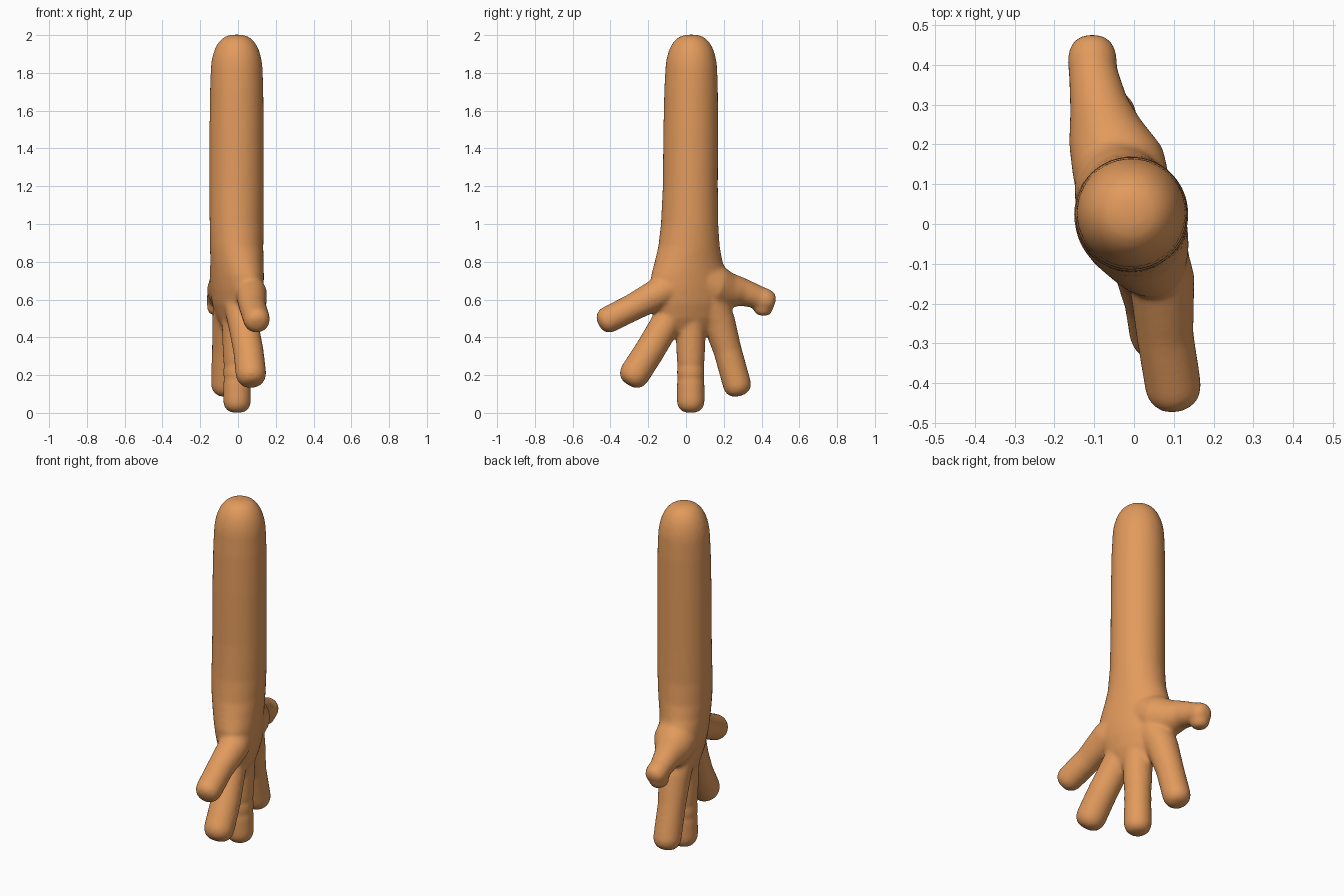
import bpy, bmesh, math
from mathutils import Vector

SIDES = 32
bm = bmesh.new()


def loft(rings):
    """Skin a closed tube through a list of rings of points."""
    loops = [[bm.verts.new(p) for p in ring] for ring in rings]
    faces = [bm.faces.new(loops[0][::-1]), bm.faces.new(loops[-1])]
    for a, b in zip(loops, loops[1:]):
        for i in range(SIDES):
            j = (i + 1) % SIDES
            faces.append(bm.faces.new((a[i], a[j], b[j], b[i])))
    bmesh.ops.recalc_face_normals(bm, faces=faces)


def finger(points):
    """Round tube through (x, y, z, radius) points with a blunt rounded tip."""
    stations = [(Vector(p[:3]), p[3]) for p in points]
    end, r = stations[-1]
    d = (end - stations[-2][0]).normalized()
    stations.pop()
    for k in range(9):
        t = math.radians(k * 10.8)
        stations.append((end + d * r * (0.9 * math.sin(t) - 0.9), r * math.cos(t) ** 0.7))
    rings = []
    for i, (c, rad) in enumerate(stations):
        a = stations[max(i - 1, 0)][0]
        b = stations[min(i + 1, len(stations) - 1)][0]
        t = (b - a).normalized()
        u = t.cross(Vector((1, 0, 0))).normalized()
        v = t.cross(u)
        rings.append([c + rad * (u * math.cos(q) + v * math.sin(q))
                      for q in (2 * math.pi * s / SIDES for s in range(SIDES))])
    loft(rings)


# Forearm and palm: z, centre x, half x, centre y, half y, twist of the palm
body = [(0.42, -0.005, 0.05, 0.025, 0.12, 0.3), (0.50, -0.005, 0.092, 0.03, 0.175, 0.3),
        (0.58, -0.006, 0.118, 0.03, 0.2, 0.29), (0.66, -0.006, 0.13, 0.022, 0.208, 0.28),
        (0.73, -0.006, 0.135, 0.018, 0.203, 0.24), (0.80, -0.006, 0.138, 0.014, 0.18, 0.16),
        (0.88, -0.007, 0.141, 0.016, 0.163, 0.06), (1.0, -0.007, 0.143, 0.019, 0.152, 0),
        (1.2, -0.007, 0.144, 0.023, 0.146, 0), (1.5, -0.007, 0.144, 0.025, 0.145, 0),
        (1.72, -0.007, 0.141, 0.027, 0.142, 0)]
for k in range(10):
    t = math.radians(k * 9.8)
    r = 0.138 * math.cos(t) ** 0.72
    body.append((1.80 + 0.203 * math.sin(t), -0.007, r, 0.028, r, 0))
loft([[Vector((cx + rx * math.cos(q) - tw * ry * math.sin(q), cy + ry * math.sin(q), z))
       for q in (2 * math.pi * s / SIDES for s in range(SIDES))]
      for z, cx, rx, cy, ry, tw in body])

# Little finger
finger([(0.04, -0.04, 0.68, 0.085), (0.07, -0.14, 0.635, 0.083),
        (0.078, -0.28, 0.56, 0.072), (0.107, -0.462, 0.468, 0.071)])
# Ring finger
finger([(0.0, -0.03, 0.62, 0.085), (0.03, -0.115, 0.46, 0.08),
        (0.055, -0.192, 0.33, 0.08), (0.075, -0.308, 0.15, 0.081)])
# Middle finger with two shallow folds
finger([(-0.005, 0.025, 0.6, 0.09), (-0.005, 0.025, 0.45, 0.08), (-0.005, 0.025, 0.31, 0.075),
        (-0.005, 0.025, 0.27, 0.073), (-0.005, 0.025, 0.25, 0.069), (-0.005, 0.025, 0.23, 0.073),
        (-0.005, 0.025, 0.20, 0.073), (-0.005, 0.025, 0.18, 0.069), (-0.005, 0.025, 0.16, 0.073),
        (-0.005, 0.025, 0.0, 0.074)])
# Index finger
finger([(-0.03, 0.11, 0.62, 0.1), (-0.05, 0.175, 0.48, 0.087),
        (-0.063, 0.22, 0.33, 0.075), (-0.07, 0.287, 0.09, 0.075)])
# Thumb and its bent tip
finger([(-0.01, 0.06, 0.72, 0.11), (-0.04, 0.15, 0.665, 0.12), (-0.072, 0.23, 0.645, 0.096),
        (-0.088, 0.3, 0.64, 0.074), (-0.1, 0.365, 0.618, 0.064), (-0.104, 0.39, 0.608, 0.061),
        (-0.105, 0.415, 0.598, 0.064), (-0.105, 0.47, 0.576, 0.061)])
finger([(-0.102, 0.415, 0.61, 0.05), (-0.108, 0.41, 0.58, 0.057), (-0.118, 0.405, 0.515, 0.054)])

mesh = bpy.data.meshes.new("arm_and_hand")
bm.to_mesh(mesh)
bm.free()
arm = bpy.data.objects.new("arm_and_hand", mesh)
bpy.context.collection.objects.link(arm)

skin = bpy.data.materials.new("warm tan skin")
skin.diffuse_color = (0.76, 0.325, 0.108, 1)
mesh.materials.append(skin)

# Fuse every part into one soft skin
remesh = arm.modifiers.new("fuse", 'REMESH')
remesh.mode = 'VOXEL'
remesh.voxel_size = 0.01
remesh.use_smooth_shade = True
soften = arm.modifiers.new("soften", 'SMOOTH')
soften.factor = 0.5
soften.iterations = 10
